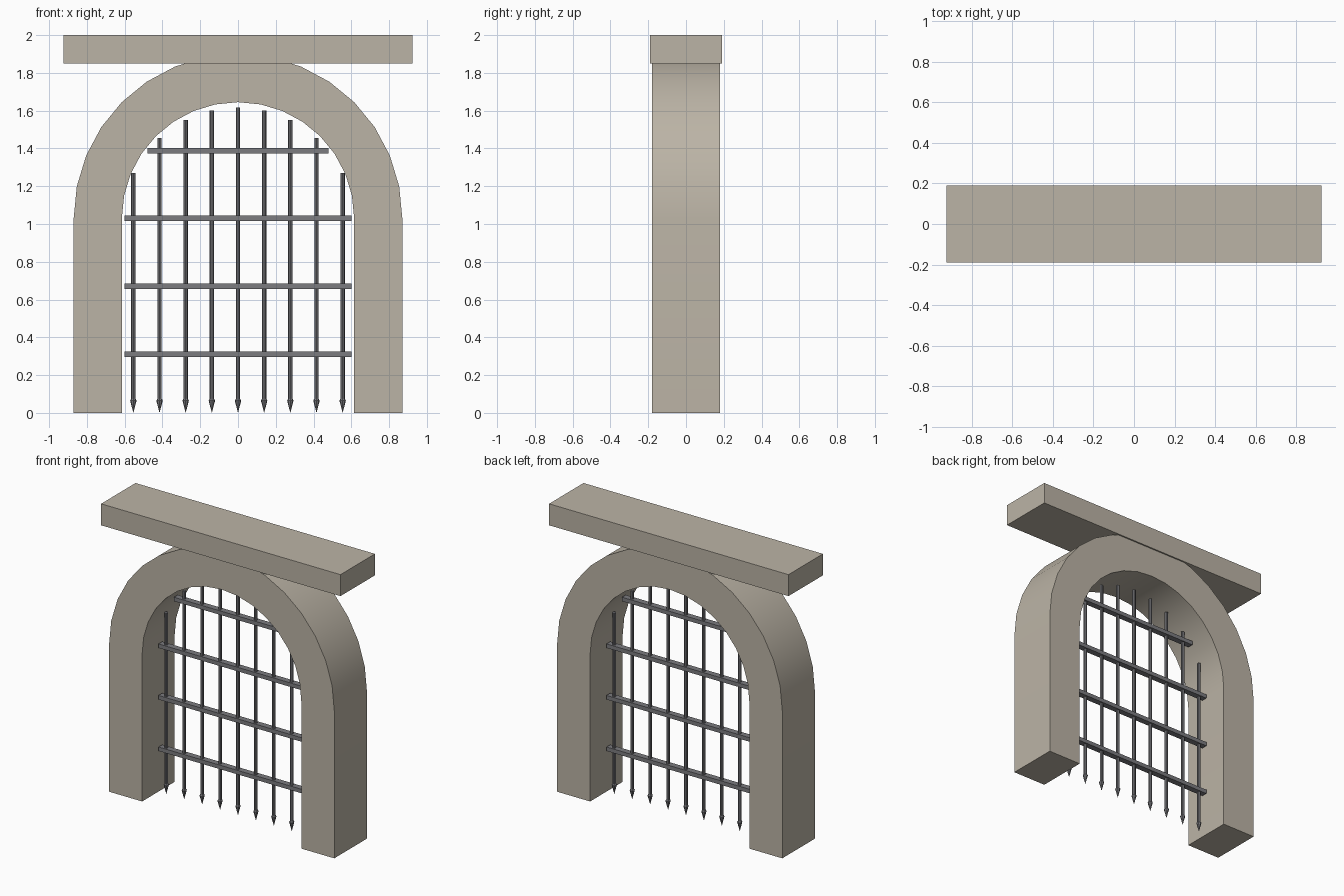
import bpy, bmesh, math

if "Cube" in bpy.data.objects:
    bpy.data.objects.remove(bpy.data.objects["Cube"])

def material(name, rgb):
    m = bpy.data.materials.new(name)
    m.diffuse_color = (*rgb, 1)
    m.use_nodes = True
    m.node_tree.nodes["Principled BSDF"].inputs["Base Color"].default_value = m.diffuse_color
    return m

STONE = material("warm stone", (0.50, 0.455, 0.38))
IRON = material("grey iron", (0.20, 0.20, 0.215))

SPRING, R_OUT, R_IN, DEPTH = 1.03, 0.87, 0.615, 0.18

def finish(bm, name, mat, smooth=False):
    bmesh.ops.recalc_face_normals(bm, faces=bm.faces)
    me = bpy.data.meshes.new(name)
    bm.to_mesh(me)
    bm.free()
    me.materials.append(mat)
    ob = bpy.data.objects.new(name, me)
    bpy.context.collection.objects.link(ob)
    if smooth:
        bpy.ops.object.select_all(action='DESELECT')
        ob.select_set(True)
        bpy.context.view_layer.objects.active = ob
        bpy.ops.object.shade_smooth_by_angle(angle=math.radians(35))
    return ob

def box(name, size, centre, mat):
    bm = bmesh.new()
    bmesh.ops.create_cube(bm, size=1)
    bmesh.ops.scale(bm, vec=size, verts=bm.verts)
    bmesh.ops.translate(bm, vec=centre, verts=bm.verts)
    return finish(bm, name, mat)

# Stone arch: one profile strip swept up, over and down
def side_line(r):
    arc = [(r * math.cos(math.pi * i / 16), SPRING + r * math.sin(math.pi * i / 16))
           for i in range(17)]
    return [(r, 0)] + arc + [(-r, 0)]

bm = bmesh.new()
outline = side_line(R_OUT) + side_line(R_IN)[::-1]
face = bm.faces.new([bm.verts.new((x, -DEPTH, z)) for x, z in outline])
ext = bmesh.ops.extrude_face_region(bm, geom=[face])
bmesh.ops.translate(bm, vec=(0, 2 * DEPTH, 0),
                    verts=[v for v in ext["geom"] if isinstance(v, bmesh.types.BMVert)])
finish(bm, "stone_arch", STONE, True)

# Lintel slab on top
box("lintel", (1.85, 0.38, 0.15), (0, 0, 1.925), STONE)

# Vertical bars with pointed lower tips, lathed rings of eight sides
def vertical_bar(name, x, top):
    bm = bmesh.new()
    n, rod, tip = 8, 0.0115, 0.017
    rings = []
    for r, z in [(tip, 0.065), (rod, 0.075), (rod, top)]:
        rings.append([bm.verts.new((x + r * math.cos(2 * math.pi * i / n),
                                    r * math.sin(2 * math.pi * i / n), z)) for i in range(n)])
    point = bm.verts.new((x, 0, 0))
    for i in range(n):
        j = (i + 1) % n
        bm.faces.new((point, rings[0][j], rings[0][i]))
        for a, b in zip(rings, rings[1:]):
            bm.faces.new((a[i], a[j], b[j], b[i]))
    bm.faces.new(rings[-1])
    finish(bm, name, IRON)

for k in range(-4, 5):
    x = k * 0.1385
    vertical_bar(f"vertical_bar_{k + 5}", x, SPRING + math.sqrt(R_IN ** 2 - x * x) - 0.028)

# Horizontal cross bars
for i, (z, half) in enumerate([(0.31, 0.6), (0.67, 0.6), (1.03, 0.6), (1.388, 0.48)]):
    box(f"cross_bar_{i + 1}", (2 * half, 0.042, 0.028), (0, 0, z), IRON)
